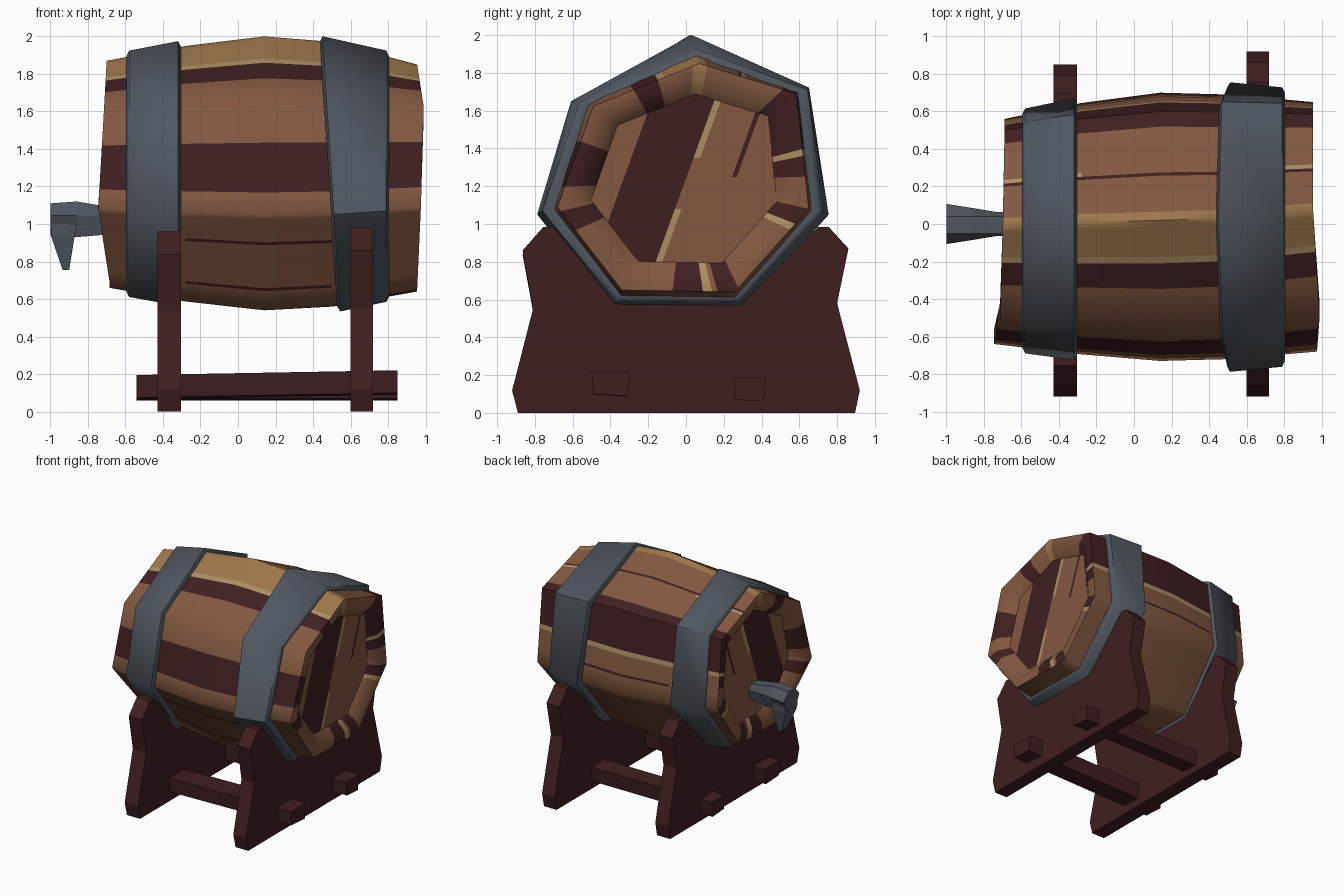
import bpy, bmesh, math
from mathutils import Vector

if "Cube" in bpy.data.objects:
    bpy.data.objects.remove(bpy.data.objects["Cube"])

def mat(name, rgb):
    m = bpy.data.materials.new(name)
    lin = [((c / 255 + 0.055) / 1.055) ** 2.4 for c in rgb]
    m.diffuse_color = (*lin, 1)
    m.use_nodes = True
    m.node_tree.nodes["Principled BSDF"].inputs["Base Color"].default_value = m.diffuse_color
    return m

BROWN, MAROON, TAN, LIGHT = 0, 1, 2, 3
WOOD = [mat("brown_wood", (131, 88, 64)), mat("maroon_wood", (64, 31, 33)),
        mat("tan_wood", (157, 118, 75)), mat("light_wood", (172, 142, 98))]
STEEL = [mat("grey_steel", (80, 87, 95))]

def finish(name, bm, mats, smooth=0):
    bmesh.ops.recalc_face_normals(bm, faces=bm.faces[:])
    me = bpy.data.meshes.new(name)
    bm.to_mesh(me)
    bm.free()
    ob = bpy.data.objects.new(name, me)
    bpy.context.collection.objects.link(ob)
    for m in mats:
        me.materials.append(m)
    if smooth:
        bpy.ops.object.select_all(action='DESELECT')
        ob.select_set(True)
        bpy.context.view_layer.objects.active = ob
        bpy.ops.object.shade_smooth_by_angle(angle=math.radians(smooth))
    return ob

def loft(name, rings, mats, caps=True, rule=None, smooth=0):
    """Skin a series of closed rings; rule(face centre, index round ring) picks a colour."""
    bm = bmesh.new()
    vs = [[bm.verts.new(p) for p in r] for r in rings]
    n = len(rings[0])
    for a, b in zip(vs, vs[1:]):
        for i in range(n):
            j = (i + 1) % n
            f = bm.faces.new((a[i], a[j], b[j], b[i]))
            if rule:
                f.material_index = rule(f.calc_center_median(), i)
    if caps:
        bm.faces.new(vs[0])
        bm.faces.new(vs[-1])
    return finish(name, bm, mats, smooth)

# Seven-sided barrel sections (y, z): left end, middle, right end
LEFT = [(-.01, 1.87), (-.52, 1.6), (-.64, 1.08), (-.31, .66), (.25, .66), (.56, 1.08), (.50, 1.65)]
MID = [(.02, 2.0), (-.57, 1.64), (-.73, 1.05), (-.35, .54), (.27, .54), (.70, 1.05), (.60, 1.71)]
RIGHT = [(.07, 1.85), (-.49, 1.625), (-.68, 1.09), (-.34, .65), (.257, .64), (.65, 1.08), (.585, 1.69)]
XL, XM, XR, CZ = -.70, .14, .955, 1.23
LEAN_LEFT = [0, -.015, -.045, .02, .015, .01, .01]
LEAN_RIGHT = [0, .035, .02, 0, 0, 0, 0]

def section(x, sy=1, sz=1):
    """Barrel corners at x, scaled about the axis."""
    end, span, power = (LEFT, XM - XL, 1.35) if x < XM else (RIGHT, XR - XM, 2)
    k = (abs(x - XM) / span) ** power
    return [((m[0] + (e[0] - m[0]) * k) * sy, CZ + (m[1] + (e[1] - m[1]) * k - CZ) * sz)
            for m, e in zip(MID, end)]

def ring(x, scale=1, inset=0):
    """Barrel ring in 3D; stave ends are slightly uneven."""
    lean = [0] * 7
    if not inset:
        lean = LEAN_LEFT if x == XL else LEAN_RIGHT if x == XR else lean
    return [(x + inset + d, y, z) for d, (y, z) in zip(lean, section(x, scale, scale))]

# Stave stripes: (start, end, colour, where), measured in corners around the barrel
BANDS = [(0, .06, TAN, "all"), (.06, .33, TAN, "side"), (.33, .39, LIGHT, "side"),
         (.39, .62, MAROON, "all"), (1.35, 1.8, MAROON, "all"), (2.05, 2.28, MAROON, "rim"),
         (2.29, 2.32, MAROON, "streak"), (2.77, 2.8, MAROON, "streak"),
         (3.45, 3.72, MAROON, "rim"), (3.72, 3.8, LIGHT, "rim"), (3.85, 4.05, MAROON, "rim"),
         (4.75, 4.82, LIGHT, "rim"), (4.82, 5, MAROON, "rim"), (5.2, 5.23, MAROON, "streak"),
         (5.28, 5.46, MAROON, "rim"), (5.46, 5.52, LIGHT, "all"), (5.52, 6.14, MAROON, "all"),
         (6.52, 6.56, LIGHT, "end"), (6.56, 6.59, MAROON, "side"), (6.92, 7, TAN, "all")]
CUTS = sorted(set(range(7)) | {c for b in BANDS for c in b[:2] if c < 7})

def split(corners):
    """Divide a seven-corner ring at the stripe edges."""
    return [Vector(corners[int(u)]).lerp(Vector(corners[(int(u) + 1) % 7]), u % 1) for u in CUTS]

def stave_colour(c, i):
    u = (CUTS[i] + (CUTS + [7])[i + 1]) / 2
    where = "rim" if c.x < -.62 or c.x > .86 else "streak" if -.28 < c.x < .5 else "end"
    for a, b, colour, place in BANDS:
        if a < u < b and (place in ("all", where) or (place == "side" and where != "rim")):
            return colour
    return BROWN

# Barrel staves with a rim and recess at each end
left_recess, right_recess = ring(XL, .74, .06), ring(XR, .74, -.06)
rings = [left_recess, ring(XL, .87)] + [ring(x) for x in (XL, -.28, XM, .5, XR)]
rings += [ring(XR, .87), right_recess]
loft("barrel_staves", [split(r) for r in rings], WOOD, False, stave_colour, 55)

# Barrel heads with slanting plank stripes
def head(name, corners):
    bm = bmesh.new()
    bm.faces.new([bm.verts.new(p) for p in corners])
    planes = [((0, w, 1.24), (0, 1, -.364)) for w in (-.33, 0, .035, .24, .265)]
    planes += [((0, 0, z), (0, 0, 1)) for z in (1.08, 1.25, 1.35)]
    for co, no in planes:
        bmesh.ops.bisect_plane(bm, geom=bm.verts[:] + bm.edges[:] + bm.faces[:],
                               plane_co=co, plane_no=no)
    for f in bm.faces:
        c = f.calc_center_median()
        w = c.y - .364 * (c.z - 1.24)
        if -.33 < w < 0 or (.24 < w < .265 and c.z > 1.25):
            f.material_index = MAROON
        elif 0 < w < .035 and not 1.08 < c.z < 1.35:
            f.material_index = LIGHT
    finish(name, bm, WOOD)

head("left_head", left_recess)
head("right_head", right_recess)

# Steel hoops with chamfered edges that sink into the staves
def hoop(name, x0, x1, lean, sy, sz):
    rows = []
    for x, s, shift in ((x0, .9, 1), (x0 - .015, .96, 1), (x0, 1, 1),
                        (x1, 1, 0), (x1 + .015, .96, 0), (x1, .9, 0)):
        rows.append([(x + shift * lean * (2 - z), y, z) for y, z in section(x, sy * s, sz * s)])
    loft(name, rows, STEEL, False, smooth=55)

hoop("left_hoop", -.58, -.32, 0, 1.05, 1.045)
hoop("right_hoop", .45, .79, .065, 1.09, 1.03)

# Cradle stands
STAND = [(-.89, 0), (.895, 0), (.92, .12), (.80, .58), (.86, .87), (.755, .985), (.70, .985),
         (.30, .58), (-.38, .58), (-.70, .985), (-.755, .985), (-.865, .86), (-.81, .55), (-.92, .12)]
for name, x0, x1, s, t in (("left_stand", -.43, -.305, .925, .975), ("right_stand", .60, .72, 1, 1)):
    loft(name, [[(x, y * (s if y > 0 else 1), z * t) for y, z in STAND] for x in (x0, x1)],
         [WOOD[MAROON]])

# Tie beams through the stands
def beam(name, y0, y1, z0, z1, rise):
    loft(name, [[(x, y, z + d) for y, z in ((y0, z0), (y1, z0 - .01), (y1 + .015, z1), (y0 - .01, z1))]
                for x, d in ((-.54, -rise), (.85, 0))], [WOOD[MAROON]])

beam("front_beam", -.49, -.31, .10, .22, .025)
beam("back_beam", .26, .41, .07, .187, 0)

# Tap: six-sided pipe that flares, with a tapered spout
loft("tap_pipe", [[(x, .04, t), (x, w, (t + b) / 2 + .02), (x, .04, b),
                   (x, -.05, b), (x, -w, (t + b) / 2 + .02), (x, -.05, t)]
                  for x, w, t, b in ((-.62, .06, 1.08, .96), (-.74, .065, 1.10, .94),
                                     (-.86, .085, 1.12, .93), (-1, .107, 1.11, .94))], STEEL)
loft("tap_spout", [[(a, w, z), (b, w, z), (b, -w, z), (a, -w, z)]
                   for a, b, w, z in ((-.998, -.86, .085, 1.0), (-.998, -.87, .08, .94),
                                      (-.935, -.90, .04, .755))], STEEL)
